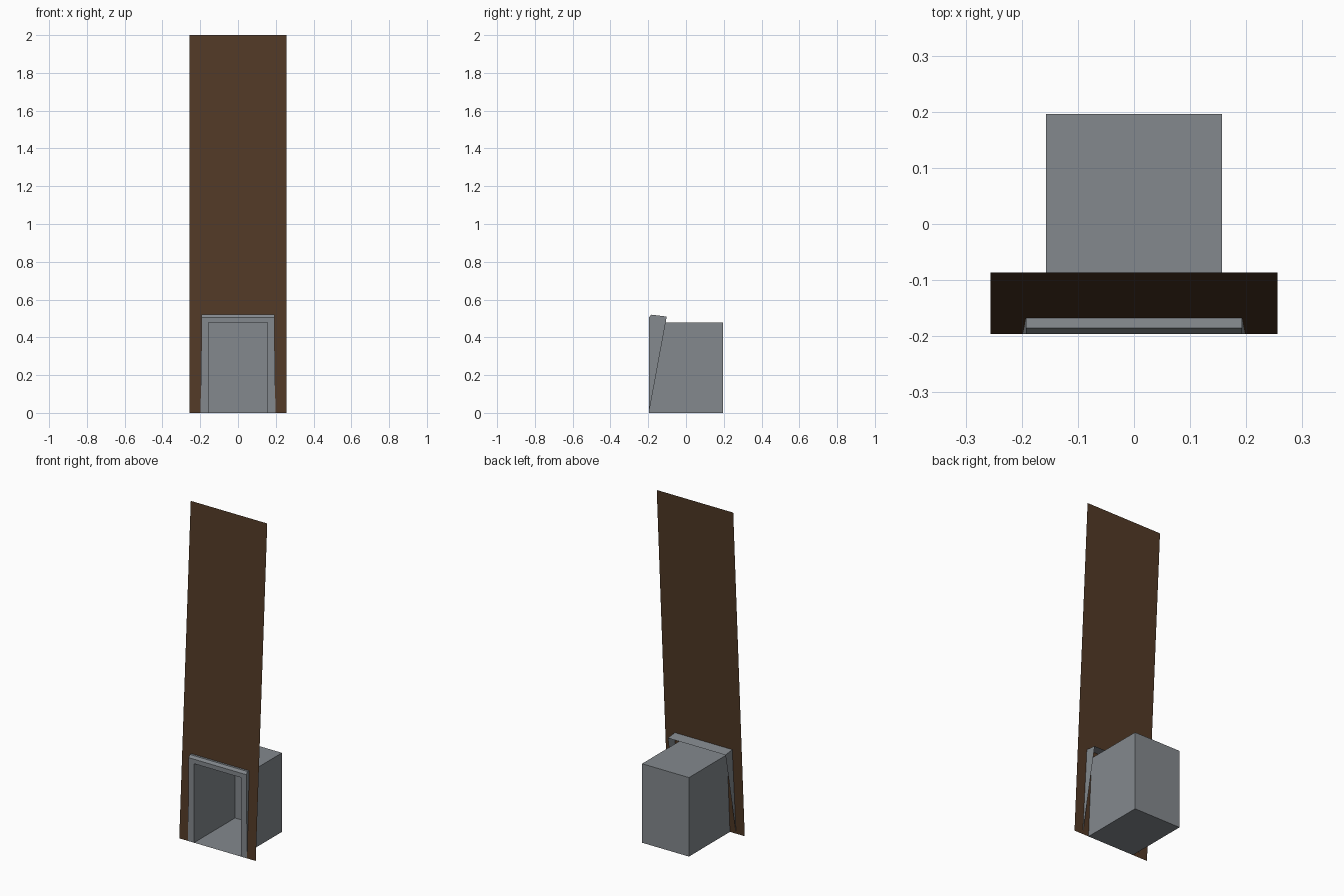
import bpy

if "Cube" in bpy.data.objects:
    bpy.data.objects.remove(bpy.data.objects["Cube"])

# Shared dimensions
FRONT, BACK = -0.196, 0.196          # depth limits
PANEL_W, PANEL_H = 0.256, 2.0        # leaning panel half width, height
BOX_W, BOX_H = 0.157, 0.478          # recessed box half width, height
EDGE_Z = 0.505                       # top of the flat surround front


def material(name, rgb):
    mat = bpy.data.materials.new(name)
    mat.diffuse_color = (*rgb, 1.0)
    mat.use_nodes = True
    mat.node_tree.nodes["Principled BSDF"].inputs["Base Color"].default_value = mat.diffuse_color
    return mat


def sheet_object(name, polygons, mat):
    """Make an object from separate flat polygons, merging shared corners."""
    verts, index, faces = [], {}, []
    for poly in polygons:
        face = []
        for p in poly:
            key = tuple(round(c, 5) for c in p)
            if key not in index:
                index[key] = len(verts)
                verts.append(key)
            face.append(index[key])
        faces.append(face)
    mesh = bpy.data.meshes.new(name)
    mesh.from_pydata(verts, [], faces)
    mesh.materials.append(mat)
    obj = bpy.data.objects.new(name, mesh)
    bpy.context.collection.objects.link(obj)
    return obj


def mirrored(poly):
    return [(-x, y, z) for x, y, z in reversed(poly)]


brown = material("dark wood brown", (0.084, 0.042, 0.020))
grey = material("stone grey", (0.23, 0.25, 0.27))


# Leaning panel, with an opening where the box passes through
def lean(x, z):
    return (x, FRONT + 0.055 * z, z)


jamb = [lean(BOX_W, 0), lean(PANEL_W, 0), lean(PANEL_W, BOX_H), lean(BOX_W, BOX_H)]
upper = [lean(-PANEL_W, BOX_H), lean(-BOX_W, BOX_H), lean(BOX_W, BOX_H),
         lean(PANEL_W, BOX_H), lean(PANEL_W, PANEL_H), lean(-PANEL_W, PANEL_H)]
sheet_object("leaning_panel", [jamb, mirrored(jamb), upper], brown)

# Recessed box, open at the front
w, h = BOX_W, BOX_H
side = [(w, FRONT, 0), (w, BACK, 0), (w, BACK, h), (w, FRONT, h)]
sheet_object("recessed_box", [
    side, mirrored(side),
    [(-w, FRONT, h), (w, FRONT, h), (w, BACK, h), (-w, BACK, h)],
    [(-w, BACK, 0), (w, BACK, 0), (w, FRONT, 0), (-w, FRONT, 0)],
    [(w, BACK, 0), (-w, BACK, 0), (-w, BACK, h), (w, BACK, h)],
], grey)

# Surround: upright front border, wedge sides and a chamfered top lip
profile = [(FRONT, 0), (-0.102, 0.51), (-0.185, 0.52), (FRONT, EDGE_Z)]


def edge(y, z):
    return (0.198 - 0.0105 * z, y, z)    # sides taper in slightly


wedge = [edge(y, z) for y, z in profile]
foot, rear, ridge, brow = wedge
post = [(w, FRONT, 0), foot, brow, (w, FRONT, h)]
lintel = [(-w, FRONT, h), (w, FRONT, h), brow, (-brow[0], brow[1], brow[2])]


def across(a, b):
    return [(-a[0], a[1], a[2]), a, b, (-b[0], b[1], b[2])]


sheet_object("opening_surround", [
    wedge, mirrored(wedge), post, mirrored(post), lintel,
    across(brow, ridge), across(ridge, rear),
], grey)
